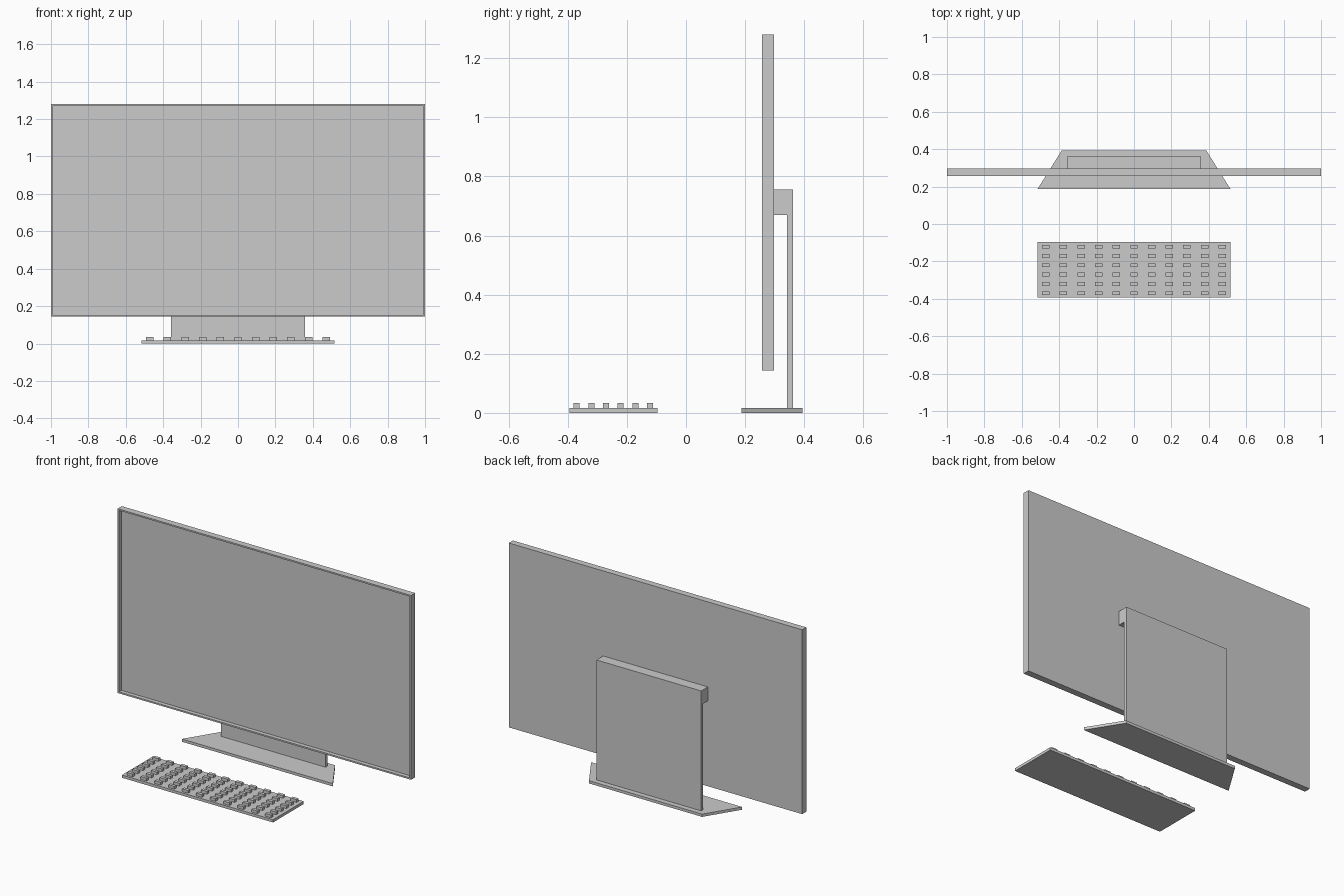
import bpy, bmesh
from mathutils import Vector

if "Cube" in bpy.data.objects:
    bpy.data.objects.remove(bpy.data.objects["Cube"])


def finish(name, bm):
    bmesh.ops.recalc_face_normals(bm, faces=bm.faces)
    me = bpy.data.meshes.new(name)
    bm.to_mesh(me)
    bm.free()
    ob = bpy.data.objects.new(name, me)
    bpy.context.collection.objects.link(ob)
    return ob


def prism(bm, points, direction):
    """Extrude a planar outline along a direction."""
    face = bm.faces.new([bm.verts.new(p) for p in points])
    ext = bmesh.ops.extrude_face_region(bm, geom=[face], use_keep_orig=True)
    moved = [v for v in ext["geom"] if isinstance(v, bmesh.types.BMVert)]
    bmesh.ops.translate(bm, verts=moved, vec=Vector(direction))


def box(bm, x0, x1, y0, y1, z0, z1):
    prism(bm, [(x0, y0, z0), (x1, y0, z0), (x1, y1, z0), (x0, y1, z0)],
          (0, 0, z1 - z0))


# Display panel with a thin rim and recessed screen
bm = bmesh.new()
box(bm, -1, 1, 0.257, 0.297, 0.144, 1.28)
front = min(bm.faces, key=lambda f: f.calc_center_median().y)
bmesh.ops.recalc_face_normals(bm, faces=bm.faces)
bmesh.ops.inset_individual(bm, faces=[front], thickness=0.013)
ext = bmesh.ops.extrude_discrete_faces(bm, faces=[front])
bmesh.ops.translate(bm, verts=ext["faces"][0].verts, vec=(0, 0.025, 0))
finish("display_panel", bm)

# Stand neck: hooked profile swept across the width
bm = bmesh.new()
profile = [(0.342, 0.017), (0.362, 0.017), (0.362, 0.756),
           (0.297, 0.756), (0.297, 0.67), (0.342, 0.67)]
prism(bm, [(-0.357, y, z) for y, z in profile], (0.714, 0, 0))
finish("stand_neck", bm)

# Trapezoid foot plate
bm = bmesh.new()
prism(bm, [(-0.515, 0.188, 0), (0.515, 0.188, 0),
           (0.386, 0.394, 0), (-0.386, 0.394, 0)], (0, 0, 0.017))
finish("stand_foot", bm)

# Keyboard slab
bm = bmesh.new()
box(bm, -0.515, 0.515, -0.394, -0.096, 0, 0.017)
finish("keyboard_base", bm)

# Grid of keys
bm = bmesh.new()
for col in range(11):
    for row in range(6):
        x = (col - 5) * 0.0943
        y = -0.370 + row * 0.0497
        box(bm, x - 0.02, x + 0.02, y - 0.01, y + 0.01, 0.017, 0.034)
finish("keyboard_keys", bm)
